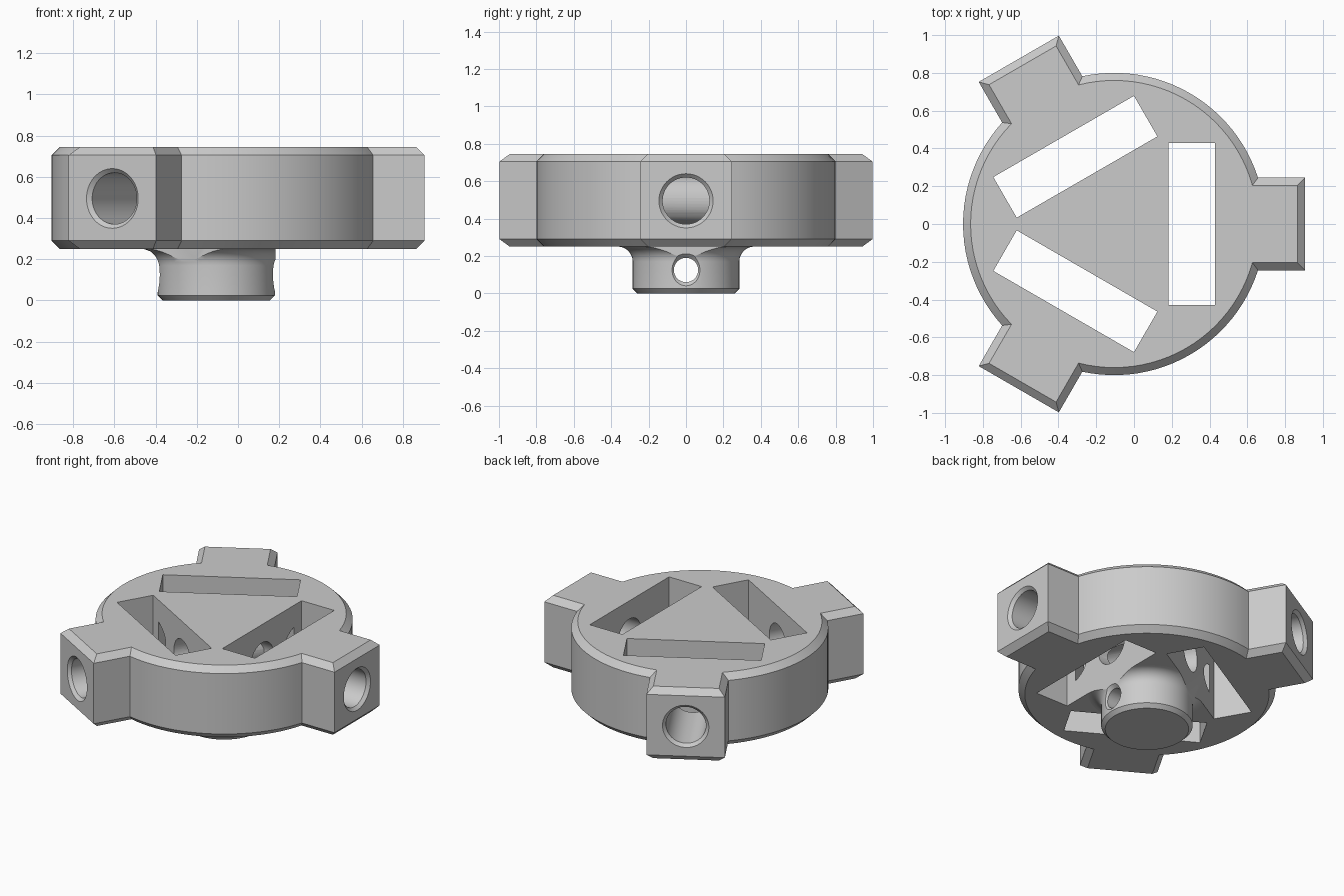
import bpy, bmesh
from math import sin, cos, asin, pi, radians
from mathutils import Matrix

if "Cube" in bpy.data.objects:
    bpy.data.objects.remove(bpy.data.objects["Cube"], do_unlink=True)

OFFSET = -0.105          # hub axis in x
BASE, TOP, BEVEL = 0.25, 0.745, 0.04
STEM = 0.285
HOLE_Z = 0.495
THIRD = 2 * pi / 3

grey = bpy.data.materials.new("light grey")
grey.use_nodes = True
grey.diffuse_color = (0.6, 0.6, 0.6, 1)
grey.node_tree.nodes["Principled BSDF"].inputs["Base Color"].default_value = (0.6, 0.6, 0.6, 1)


def make(name, bm):
    bmesh.ops.recalc_face_normals(bm, faces=bm.faces)
    mesh = bpy.data.meshes.new(name)
    bm.to_mesh(mesh)
    bm.free()
    mesh.materials.append(grey)
    ob = bpy.data.objects.new(name, mesh)
    bpy.context.collection.objects.link(ob)
    return ob


def skin(name, rings):
    """Solid through equal-length rings of points, capped at both ends."""
    bm = bmesh.new()
    loops = [[bm.verts.new(p) for p in ring] for ring in rings]
    n = len(loops[0])
    for a, b in zip(loops, loops[1:]):
        for i in range(n):
            j = (i + 1) % n
            bm.faces.new((a[i], a[j], b[j], b[i]))
    bm.faces.new(loops[0][::-1])
    bm.faces.new(loops[-1])
    return make(name, bm)


def lathe(name, profile, n=48):
    return skin(name, [[(r * cos(2 * pi * i / n), r * sin(2 * pi * i / n), z)
                        for i in range(n)] for r, z in profile])


def outline(inset, z, steps=24):
    """Disc with three square tabs."""
    r, w, tip = 0.8 - inset, 0.245 - inset, 1.01 - inset
    a = asin(w / r)
    pts = []
    for k in range(3):
        c, s = cos(k * THIRD), sin(k * THIRD)
        pts += [(tip * c - y * s, tip * s + y * c, z) for y in (-w, w)]
        for i in range(steps + 1):
            t = k * THIRD + a + (THIRD - 2 * a) * i / steps
            pts.append((r * cos(t), r * sin(t), z))
    return pts


def combine(target, tool, operation):
    mod = target.modifiers.new(operation.title(), "BOOLEAN")
    mod.operation, mod.object, mod.solver = operation, tool, "EXACT"
    bpy.context.view_layer.update()
    graph = bpy.context.evaluated_depsgraph_get()
    mesh = bpy.data.meshes.new_from_object(target.evaluated_get(graph))
    target.modifiers.clear()
    target.data = mesh
    bpy.data.objects.remove(tool, do_unlink=True)


def along_x(ob, z, angle=0):
    ob.data.transform(Matrix.Rotation(angle, 4, "Z") @ Matrix.Translation((0, 0, z))
                      @ Matrix.Rotation(pi / 2, 4, "Y"))


# Chamfered disc with tabs
hub = skin("tabbed_hub", [outline(BEVEL, BASE), outline(0, BASE + BEVEL),
                          outline(0, TOP - BEVEL), outline(BEVEL, TOP)])

# Stem with a chamfered foot and a fillet under the disc
fillet = 0.08
profile = [(STEM - 0.025, 0), (STEM, 0.025)]
for i in range(9):
    t = pi / 2 * i / 8
    profile.append((STEM + fillet * (1 - cos(t)), BASE - fillet + fillet * sin(t)))
profile.append((STEM + fillet, BASE + 0.05))
combine(hub, lathe("stem", profile, 64), "UNION")

# Vertical slots beside the stem
for k in range(3):
    bm = bmesh.new()
    bmesh.ops.create_cube(bm, size=1, matrix=Matrix.Rotation(k * THIRD, 4, "Z")
                          @ Matrix.Translation((0.411, 0, 0.55))
                          @ Matrix.Diagonal((0.248, 0.86, 0.9, 1)))
    combine(hub, make("slot_cutter", bm), "DIFFERENCE")

# Countersunk radial holes through the tabs
for k in range(3):
    drill = lathe("tab_drill", [(0.125, -0.445), (0.125, 0.99), (0.165, 1.03)])
    along_x(drill, HOLE_Z, k * THIRD)
    combine(hub, drill, "DIFFERENCE")

# Countersunk cross hole through the stem
drill = lathe("stem_drill", [(0.125, -0.325), (0.065, -0.265),
                             (0.065, 0.265), (0.125, 0.325)], 40)
along_x(drill, 0.125)
combine(hub, drill, "DIFFERENCE")

# Final position and shading
hub.data.transform(Matrix.Translation((OFFSET, 0, 0)))
bpy.ops.object.select_all(action="DESELECT")
hub.select_set(True)
bpy.context.view_layer.objects.active = hub
bpy.ops.object.shade_smooth_by_angle(angle=radians(30))
for face in hub.data.polygons:
    if abs(face.normal.z) > 0.999:
        face.use_smooth = False
